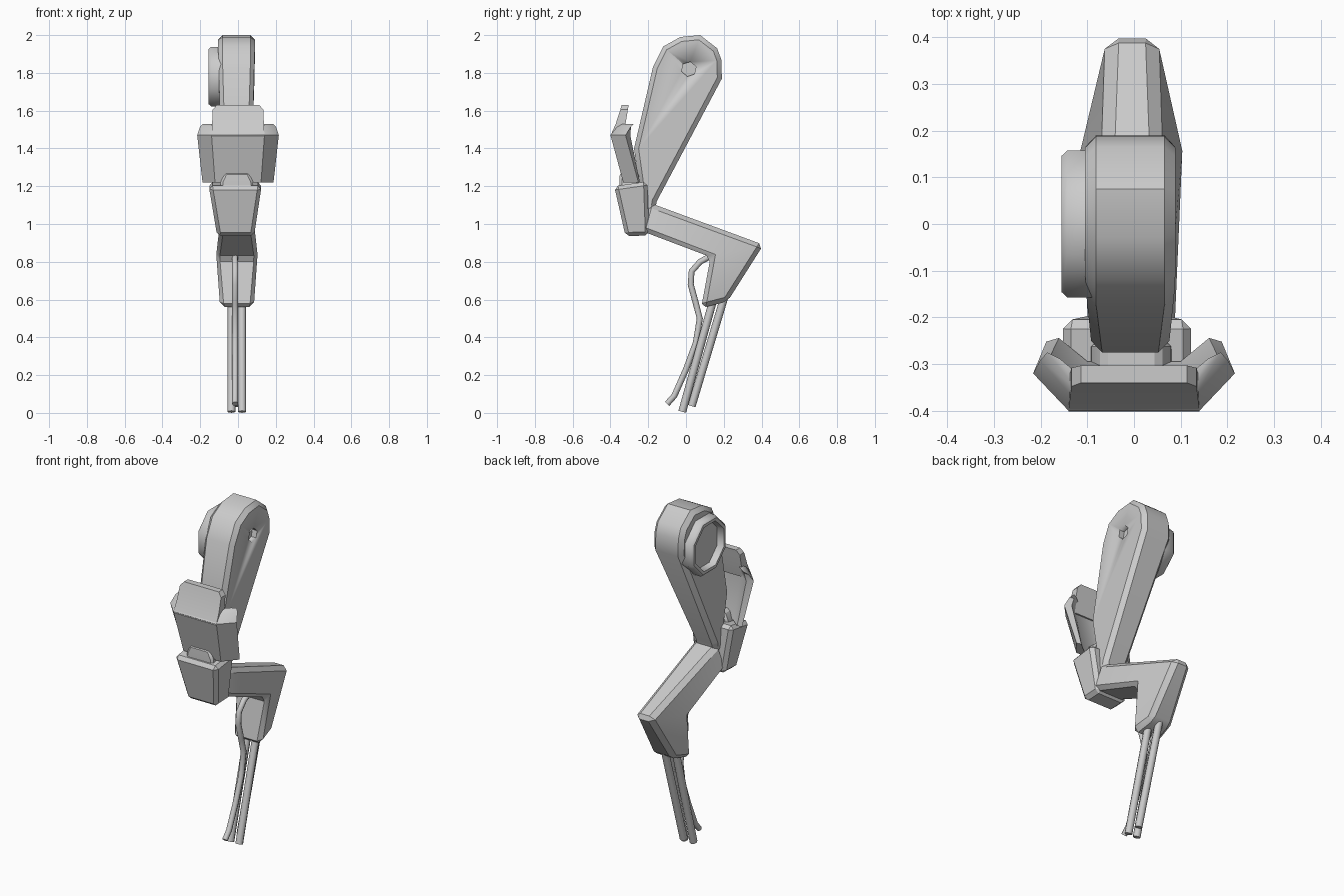
import bpy, bmesh, math
from mathutils import Vector

if "Cube" in bpy.data.objects:
    bpy.data.objects.remove(bpy.data.objects["Cube"])


def finish(name, bm, smooth=30):
    bmesh.ops.recalc_face_normals(bm, faces=bm.faces)
    me = bpy.data.meshes.new(name)
    bm.to_mesh(me)
    bm.free()
    for p in me.polygons:
        p.use_smooth = True
    me.set_sharp_from_angle(angle=math.radians(smooth))
    ob = bpy.data.objects.new(name, me)
    bpy.context.collection.objects.link(ob)
    return ob


def loft(name, loops, bevel=0.0, limit=30, smooth=30):
    """Skin equal-length point loops, cap both ends, chamfer sharp edges."""
    bm = bmesh.new()
    rows = [[bm.verts.new(p) for p in lp] for lp in loops]
    n = len(rows[0])
    for a, b in zip(rows, rows[1:]):
        for i in range(n):
            j = (i + 1) % n
            bm.faces.new((a[i], a[j], b[j], b[i]))
    bm.faces.new(rows[0][::-1])
    bm.faces.new(rows[-1])
    bmesh.ops.recalc_face_normals(bm, faces=bm.faces)
    if bevel:
        es = [e for e in bm.edges if e.calc_face_angle(0) > math.radians(limit)]
        bmesh.ops.bevel(bm, geom=es, offset=bevel, segments=1, profile=0.5,
                        affect='EDGES', clamp_overlap=True)
    return finish(name, bm, smooth)


def tube(name, path, r, sides=8, smooth=50):
    """Round tube along a path that lies in a plane of constant x."""
    pts = [Vector(p) for p in path]
    loops = []
    for i, p in enumerate(pts):
        t = (pts[min(i + 1, len(pts) - 1)] - pts[max(i - 1, 0)]).normalized()
        u = Vector((1, 0, 0))
        v = t.cross(u).normalized()
        loops.append([p + r * (math.cos(a) * u + math.sin(a) * v)
                      for a in (2 * math.pi * k / sides for k in range(sides))])
    return loft(name, loops, smooth=smooth)


def disc(x, y, z, r, sides, turn=0.0):
    return [(x, y + r * math.cos(2 * math.pi * (k + turn) / sides),
             z + r * math.sin(2 * math.pi * (k + turn) / sides)) for k in range(sides)]


# Upper leg: chamfered side profile, narrowing towards the knee
profile = [(-0.03, 1.99), (0.075, 2.0), (0.165, 1.93), (0.187, 1.87), (0.19, 1.77),
           (-0.155, 1.12), (-0.17, 1.04), (-0.23, 1.08), (-0.275, 1.40),
           (-0.175, 1.83), (-0.12, 1.94)]


def side_width(z):
    return 0.097 * (1 - 0.25 * min(1, max(0, (1.77 - z) / 0.7)))


thigh = loft("upper_leg", [[(s * side_width(z) - 0.008, y, z) for y, z in profile]
                           for s in (-1, 1)], bevel=0.024, limit=70, smooth=40)

# Small six-sided socket on the outer face
cutter = loft("socket_cutter", [disc(x, 0.015, 1.82, 0.04, 6, 0.3) for x in (0.055, 0.2)])
cutter.hide_render = True
cutter.hide_viewport = True
cut = thigh.modifiers.new("socket", 'BOOLEAN')
cut.object = cutter
cut.operation = 'DIFFERENCE'
cut.solver = 'EXACT'

# Hip ring: dished octagonal collar on the inner face
R = 0.17
loft("hip_ring", [disc(-0.08, 0, 1.78, R, 8, 0.5), disc(-0.143, 0, 1.78, R, 8, 0.5),
                  disc(-0.155, 0, 1.78, R - 0.012, 8, 0.5),
                  disc(-0.155, 0, 1.78, R - 0.03, 8, 0.5),
                  disc(-0.115, 0, 1.78, R - 0.035, 8, 0.5)], smooth=46)

# Lower leg: bent loft, narrow along the outer edge and wide along the inner one
stations = [((-0.20, 1.115), 0.075, (-0.24, 0.965), 0.095),
            ((0.41, 0.89), 0.052, (0.13, 0.825), 0.115),
            ((0.22, 0.59), 0.075, (0.08, 0.555), 0.092)]
loft("lower_leg", [[(-wo - .004, *o), (wo - .004, *o), (wi - .006, *i), (-wi - .006, *i)]
                   for o, wo, i, wi in stations], bevel=0.024, limit=30, smooth=25)

# Knee guard: tapered block
loft("knee_guard", [
    [(-0.11, -0.32, 0.935), (0.085, -0.32, 0.935), (0.085, -0.195, 0.94), (-0.11, -0.195, 0.94)],
    [(-0.155, -0.38, 1.20), (0.125, -0.38, 1.20), (0.125, -0.205, 1.225), (-0.155, -0.205, 1.225)],
], bevel=0.02)

# Tab joining the knee guard to the shield
loft("shield_tab", [[(s * w - .006, y, z) for s, y in ((-1, f), (1, f), (1, -0.25), (-1, -0.25))]
                    for w, f, z in ((0.088, -0.352, 1.19), (0.085, -0.352, 1.225),
                                    (0.062, -0.35, 1.275))], bevel=0.012)

# Shin shield: wrapped plan curve, leaning forward then folding back at the top
half = [(0.14, -0.40), (0.216, -0.32), (0.185, -0.295), (0.115, -0.345)]
plan = half + [(-x, y) for x, y in reversed(half)]
rows = [(1.22, 0.87, 0.068), (1.47, 1.0, 0.0), (1.515, 0.93, 0.028), (1.53, 0.86, 0.045)]
shield = []
for z, k, dy in rows:
    lp = []
    for i, (x, y) in enumerate(plan):
        inner = i in (2, 3, 4, 5)
        shift = dy if z < 1.4 or not inner else dy * 0.2
        lp.append((x * k, y + shift * (0.75 if inner else 1), z))
    shield.append(lp)
loft("shin_shield", shield, smooth=40)

# Upper plate rising behind the fold
loft("upper_plate", [[(s * w, y, z) for s, y in ((-1, f), (1, f), (1, b), (-1, b))]
                     for w, f, b, z in ((0.14, -0.401, -0.335, 1.465),
                                        (0.137, -0.372, -0.32, 1.53),
                                        (0.134, -0.348, -0.308, 1.605),
                                        (0.113, -0.34, -0.303, 1.63))], smooth=25)

# Three straight foot rods
for name, x, y0, y1, z1 in (("foot_rod_left", -0.035, 0.15, -0.02, 0.006),
                            ("foot_rod_right", 0.022, 0.15, -0.02, 0.006),
                            ("foot_rod_back", -0.006, 0.205, 0.03, 0.036)):
    tube(name, [(x * 0.95, y0, 0.62), (x, y1, z1)], 0.021)

# Bent cable from the lower leg to the foot
cable = [(0.12, 0.825), (0.075, 0.80), (0.03, 0.75), (0.025, 0.68), (0.052, 0.58),
         (0.073, 0.50), (0.052, 0.37), (0.0, 0.23), (-0.062, 0.09), (-0.10, 0.048)]
tube("cable", [(-0.015, y, z) for y, z in cable], 0.016)
